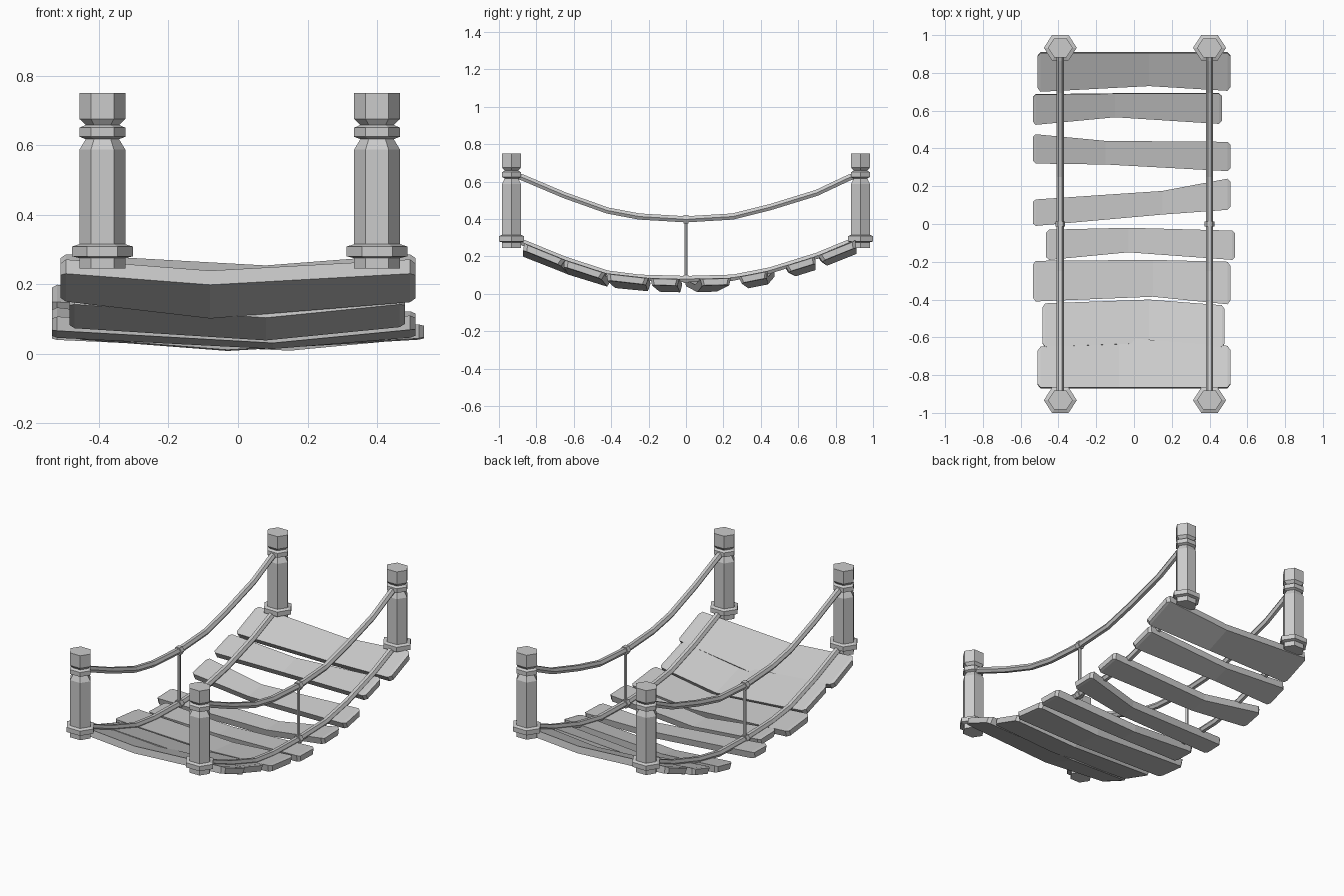
import bpy, bmesh, math
from mathutils import Vector

cube = bpy.data.objects.get("Cube")
if cube:
    bpy.data.objects.remove(cube, do_unlink=True)


def make_object(name, bm):
    bmesh.ops.recalc_face_normals(bm, faces=bm.faces)
    mesh = bpy.data.meshes.new(name)
    bm.to_mesh(mesh)
    bm.free()
    obj = bpy.data.objects.new(name, mesh)
    bpy.context.collection.objects.link(obj)
    return obj


def skin(name, rings):
    """Bridge equal-sized rings of points and cap both ends."""
    bm = bmesh.new()
    loops = [[bm.verts.new(p) for p in ring] for ring in rings]
    n = len(loops[0])
    for a, b in zip(loops, loops[1:]):
        for i in range(n):
            j = (i + 1) % n
            bm.faces.new((a[i], a[j], b[j], b[i]))
    bm.faces.new(loops[0])
    bm.faces.new(loops[-1])
    return make_object(name, bm)


def polygon(sides=6):
    return [(math.cos(2 * math.pi * i / sides), math.sin(2 * math.pi * i / sides))
            for i in range(sides)]


def post(name, x, y):
    profile = [(.066, .245), (.066, .275), (.0875, .28), (.0875, .308), (.066, .315),
               (.066, .587), (.048, .617), (.066, .624), (.066, .65), (.048, .658),
               (.066, .675), (.066, .75)]
    skin(name, [[(x + r * c, y + .88 * r * s, z) for c, s in polygon()]
                for r, z in profile])


def rope(name, x, path, r):
    """Sweep a hexagon along a y-z path."""
    pts = [Vector((x, y, z)) for y, z in path]
    rings = []
    for i, p in enumerate(pts):
        tangent = (pts[min(i + 1, len(pts) - 1)] - pts[max(i - 1, 0)]).normalized()
        side = Vector((1, 0, 0))
        up = side.cross(tangent)
        rings.append([p + r * (c * side + s * up) for c, s in polygon()])
    skin(name, rings)


RAIL = [(-.92, .637), (-.87, .62), (-.65, .527), (-.42, .445), (-.25, .413), (0, .398),
        (.25, .413), (.45, .463), (.7, .54), (.87, .62), (.92, .637)]
FLOOR = [(-.93, .295), (-.87, .273), (-.65, .183), (-.42, .108), (-.25, .086), (0, .079),
         (.25, .086), (.45, .125), (.7, .203), (.87, .273), (.93, .295)]


def floor_height(y):
    for (y0, z0), (y1, z1) in zip(FLOOR, FLOOR[1:]):
        if y <= y1:
            return z0 + (z1 - z0) * (y - y0) / (y1 - y0)
    return FLOOR[-1][1]


def plank(name, stations, thick=.04, sag=.032):
    """Stations run along x as (x, front y, back y); the middle one sags."""
    rings = []
    for i, (x, y0, y1) in enumerate(stations):
        drop = sag if i == 1 else 0
        front = Vector((x, y0, floor_height(y0) - drop))
        back = Vector((x, y1, floor_height(y1) - drop))
        along = (back - front).normalized()
        down = Vector((-1, 0, 0)).cross(along) * thick
        inset = along * .01
        rings.append([front, back, back + down - inset, front + down + inset])
    # Chamfered plank ends
    for end, inner in ((0, 1), (-1, -2)):
        mid = sum(rings[end], Vector()) / 4
        tip = [mid + (p - mid) * .82 for p in rings[end]]
        step = Vector((.015 if end == 0 else -.015, 0, 0))
        shoulder = [p + step for p in rings[end]]
        if end == 0:
            rings[0:1] = [tip, shoulder]
        else:
            rings[-1:] = [shoulder, tip]
    skin(name, rings)


# Posts, handrails, floor ropes, hangers and knots on each side
for label, x in (("right", -.39), ("left", .4)):
    for place, y in (("front", -.933), ("back", .933)):
        post(f"{place}_{label}_post", x, y)
    rope(f"{label}_handrail_rope", x, RAIL, .019)
    rope(f"{label}_floor_rope", x, FLOOR, .019)
    skin(f"{label}_hanger", [[(x + .01 * c, .01 * s, z) for c, s in polygon()]
                             for z in (.06, .4)])
    for place, z in (("upper", .398), ("lower", .079)):
        rope(f"{label}_{place}_knot", x, [(-.014, z), (.014, z)], .026)

# Walkway planks from front to back
PLANKS = [
    ((-.51, -.865, -.65), (-.08, -.865, -.60), (.51, -.865, -.645)),
    ((-.485, -.65, -.42), (.08, -.63, -.40), (.48, -.65, -.43)),
    ((-.535, -.41, -.195), (.1, -.385, -.19), (.51, -.425, -.2)),
    ((-.465, -.19, -.03), (-.03, -.15, -.02), (.535, -.19, -.035)),
    ((-.535, -.01, .13), (.15, .05, .175), (.51, .075, .24)),
    ((-.535, .32, .475), (-.15, .315, .44), (.51, .28, .435)),
    ((-.535, .525, .685), (-.1, .565, .69), (.465, .53, .69)),
    ((-.51, .7, .905), (.08, .73, .905), (.51, .705, .905)),
]
for number, stations in enumerate(PLANKS, 1):
    plank(f"plank_{number}", stations)
